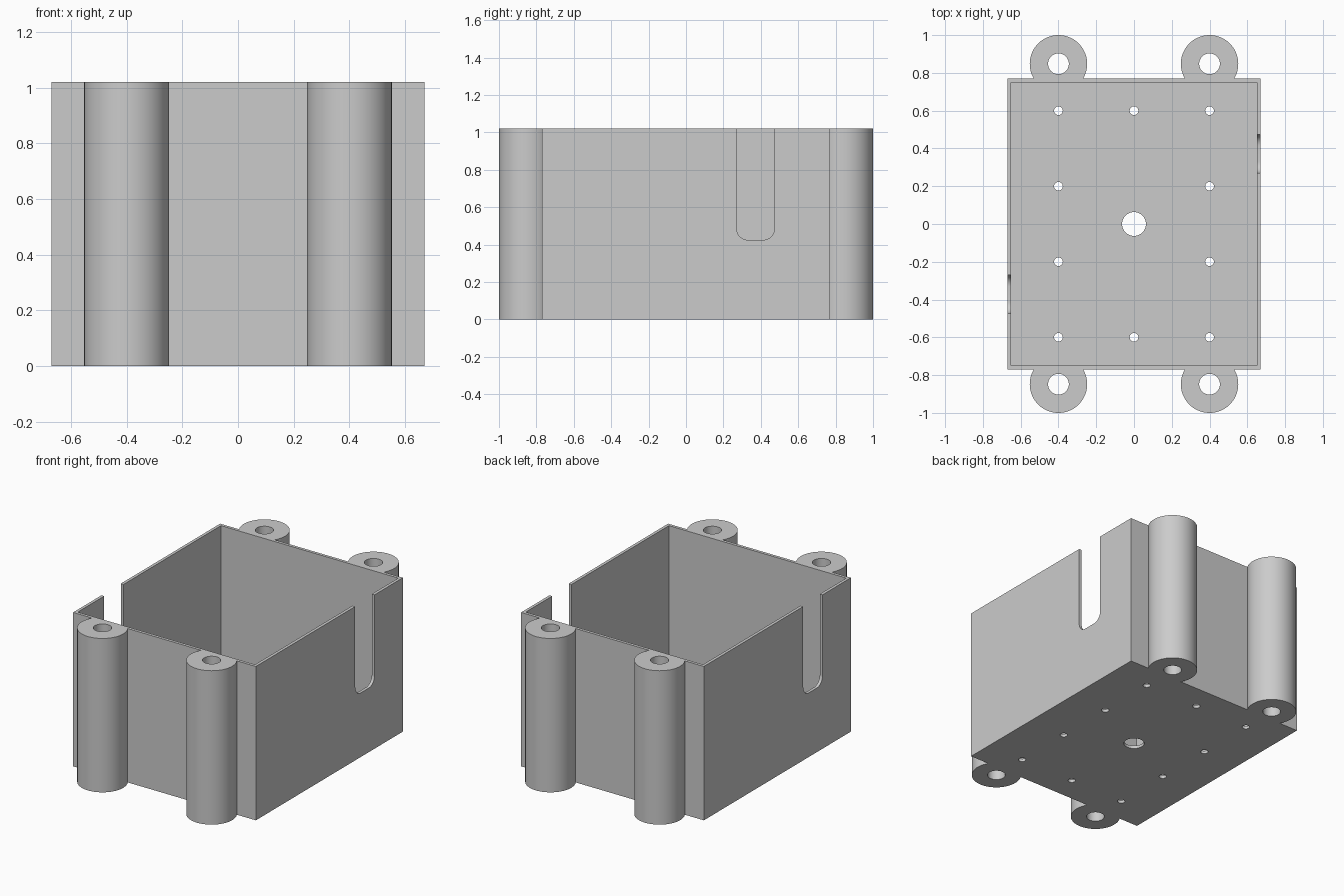
import bpy
import bmesh
from math import pi, cos, sin, radians

if "Cube" in bpy.data.objects:
    bpy.data.objects.remove(bpy.data.objects["Cube"], do_unlink=True)

# Main dimensions
HALF_X, HALF_Y, HEIGHT, WALL = 0.67, 0.77, 1.02, 0.02
POST_X, POST_Y, POST_R, BORE_R = 0.4, 0.848, 0.152, 0.055

grey = bpy.data.materials.new("plain grey")
grey.use_nodes = True
grey.diffuse_color = (0.6, 0.6, 0.6, 1)
grey.node_tree.nodes["Principled BSDF"].inputs["Base Color"].default_value = (0.6, 0.6, 0.6, 1)


def prism(name, outline, vector):
    """Extrude a closed outline along a vector."""
    bm = bmesh.new()
    base = bm.faces.new([bm.verts.new(p) for p in outline])
    top = bmesh.ops.extrude_face_region(bm, geom=[base])
    moved = [v for v in top["geom"] if isinstance(v, bmesh.types.BMVert)]
    bmesh.ops.translate(bm, verts=moved, vec=vector)
    bmesh.ops.recalc_face_normals(bm, faces=bm.faces)
    mesh = bpy.data.meshes.new(name)
    bm.to_mesh(mesh)
    bm.free()
    mesh.materials.append(grey)
    obj = bpy.data.objects.new(name, mesh)
    bpy.context.collection.objects.link(obj)
    return obj


def block(name, hx, hy, z0, z1):
    corners = [(-hx, -hy, z0), (hx, -hy, z0), (hx, hy, z0), (-hx, hy, z0)]
    return prism(name, corners, (0, 0, z1 - z0))


def cylinder(name, x, y, r, z0, z1, sides):
    ring = [(x + r * cos(2 * pi * i / sides), y + r * sin(2 * pi * i / sides), z0)
            for i in range(sides)]
    return prism(name, ring, (0, 0, z1 - z0))


def combine(target, tool, operation):
    """Apply a boolean, then discard the tool."""
    tool.hide_render = True
    mod = target.modifiers.new(operation.title(), "BOOLEAN")
    mod.operation, mod.solver, mod.object = operation, "EXACT", tool
    bpy.context.view_layer.objects.active = target
    bpy.ops.object.modifier_apply(modifier=mod.name)
    bpy.data.objects.remove(tool, do_unlink=True)


def slot(side):
    """Open-topped cable slot with rounded lower corners."""
    x, y, half, bottom, r = side * 0.6, side * 0.372, 0.101, 0.425, 0.06
    outline = [(x, y - half, HEIGHT + 0.1)]
    for sign, start in ((-1, 180), (1, 270)):
        for i in range(13):
            a = radians(start + 90 * i / 12)
            outline.append((x, y + sign * (half - r) + r * cos(a), bottom + r + r * sin(a)))
    outline.append((x, y + half, HEIGHT + 0.1))
    return prism("slot_cutter", outline, (side * 0.2, 0, 0))


# Outer box with four mounting posts
enclosure = block("enclosure", HALF_X, HALF_Y, 0, HEIGHT)
post_spots = [(sx * POST_X, sy * POST_Y) for sx in (-1, 1) for sy in (-1, 1)]
for px, py in post_spots:
    combine(enclosure, cylinder("post", px, py, POST_R, 0, HEIGHT, 72), "UNION")

# Hollow interior
combine(enclosure, block("cavity_cutter", HALF_X - WALL, HALF_Y - WALL, WALL, HEIGHT + 0.1),
        "DIFFERENCE")

# Post bores, central hole and small floor holes
for px, py in post_spots:
    combine(enclosure, cylinder("bore_cutter", px, py, BORE_R, -0.1, HEIGHT + 0.1, 48), "DIFFERENCE")
combine(enclosure, cylinder("centre_cutter", 0, 0, 0.063, -0.1, 0.1, 48), "DIFFERENCE")
for hx in (-0.4, 0, 0.4):
    for hy in (-0.6, -0.2, 0.2, 0.6):
        if hx or abs(hy) > 0.5:
            combine(enclosure, cylinder("hole_cutter", hx, hy, 0.023, -0.1, 0.1, 24), "DIFFERENCE")

# Cable slots in the two side walls
for side in (-1, 1):
    combine(enclosure, slot(side), "DIFFERENCE")

# Smooth round surfaces, sharp edges
bpy.ops.object.select_all(action="DESELECT")
enclosure.select_set(True)
bpy.context.view_layer.objects.active = enclosure
bpy.ops.object.shade_smooth_by_angle(angle=radians(30))
